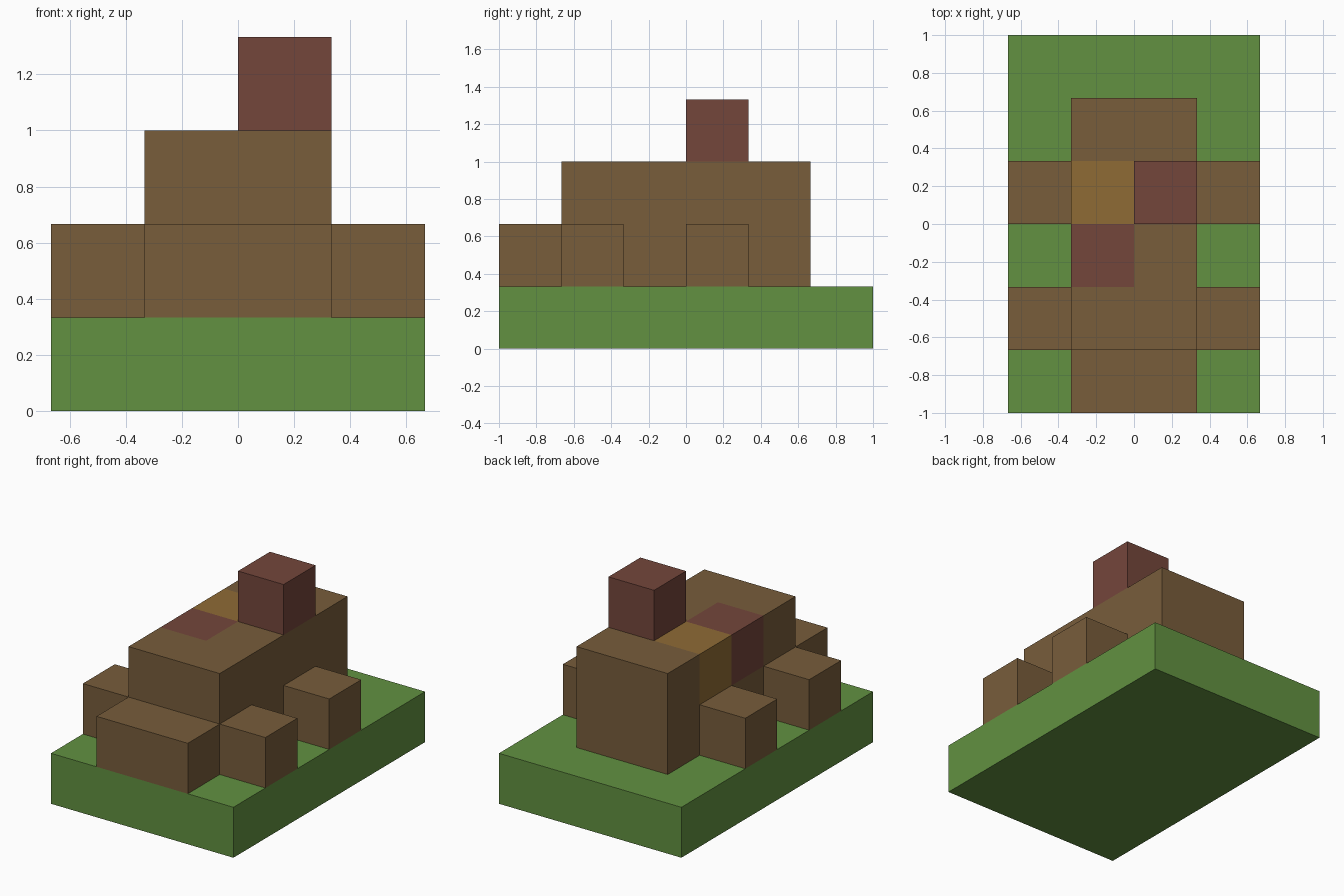
import bpy
import bmesh
from mathutils import Vector

U = 1 / 3  # one block

cube = bpy.data.objects.get("Cube")
if cube:
    bpy.data.objects.remove(cube, do_unlink=True)


def material(name, rgb):
    """Make a flat material from 0-255 screen values."""
    linear = [((c / 255 + 0.055) / 1.055) ** 2.4 for c in rgb] + [1]
    mat = bpy.data.materials.new(name)
    mat.use_nodes = True
    mat.diffuse_color = linear
    mat.node_tree.nodes["Principled BSDF"].inputs["Base Color"].default_value = linear
    return mat


green = material("grass green", (98, 145, 65))
brown = material("earth brown", (120, 93, 59))
red = material("brick red", (116, 70, 59))
ochre = material("ochre", (143, 107, 53))


def box(name, low, high, mats, cuts=(), rule=None):
    """Box between two corners in block units, cut by planes and coloured by rule."""
    low, high = Vector(low) * U, Vector(high) * U
    bm = bmesh.new()
    bmesh.ops.create_cube(bm, size=1)
    for v in bm.verts:
        v.co = (low + high) / 2 + v.co * (high - low)
    for axis, pos in cuts:
        normal = Vector((0, 0, 0))
        normal[axis] = 1
        bmesh.ops.bisect_plane(bm, geom=bm.verts[:] + bm.edges[:] + bm.faces[:],
                               plane_co=normal * pos * U, plane_no=normal)
    if rule:
        for f in bm.faces:
            f.material_index = rule(f.calc_center_median() / U)
    mesh = bpy.data.meshes.new(name)
    bm.to_mesh(mesh)
    bm.free()
    for mat in mats:
        mesh.materials.append(mat)
    obj = bpy.data.objects.new(name, mesh)
    bpy.context.collection.objects.link(obj)
    return obj


# Base slab
box("base", (-2, -3, 0), (2, 3, 1), [green])


# Main body, with a red and an ochre block in its upper right-hand row
def patch(c):
    if c.x < 0 and c.z > 2:
        if -1 < c.y < 0:
            return 1
        if 0 < c.y < 1:
            return 2
    return 0


box("body", (-1, -2, 1), (1, 2, 3), [brown, red, ochre],
    cuts=[(0, 0), (1, -1), (1, 0), (1, 1), (2, 2)], rule=patch)

# Low step at the front
box("front_step", (-1, -3, 1), (1, -2, 2), [brown])

# Side blocks, two on each side
for side, x in (("right", -2), ("left", 1)):
    for place, y in (("front", -2), ("back", 0)):
        box(f"{place}_{side}_block", (x, y, 1), (x + 1, y + 1, 2), [brown])

# Block on top
box("top_block", (0, 0, 3), (1, 1, 4), [red])
